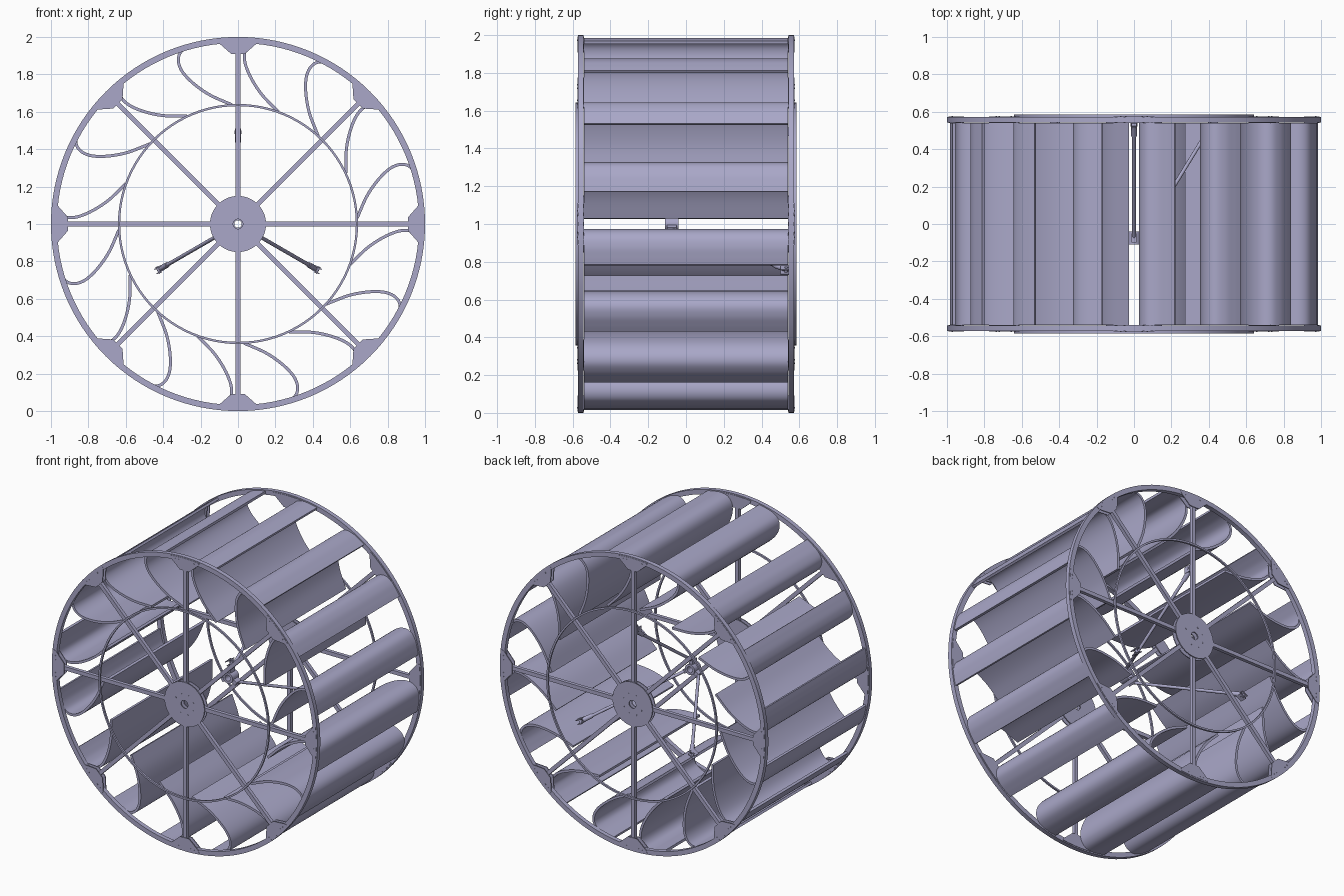
import bpy, bmesh, math
from mathutils import Vector

cube = bpy.data.objects.get("Cube")
if cube:
    bpy.data.objects.remove(cube, do_unlink=True)

CENTRE = Vector((0, 0, 1))
metal = bpy.data.materials.new("lavender_grey_metal")
metal.use_nodes = True
COLOUR = (0.40, 0.39, 0.58, 1)
metal.diffuse_color = COLOUR
metal.node_tree.nodes["Principled BSDF"].inputs["Base Color"].default_value = COLOUR


def finish(bm, name, smooth=True):
    """Turn a bmesh built around the axle into an object."""
    bmesh.ops.recalc_face_normals(bm, faces=bm.faces)
    me = bpy.data.meshes.new(name)
    bm.to_mesh(me)
    bm.free()
    me.materials.append(metal)
    ob = bpy.data.objects.new(name, me)
    ob.location = CENTRE
    bpy.context.collection.objects.link(ob)
    if smooth:
        bpy.ops.object.select_all(action='DESELECT')
        ob.select_set(True)
        bpy.context.view_layer.objects.active = ob
        bpy.ops.object.shade_smooth_by_angle(angle=math.radians(35))
    return ob


def repeat(ob, count):
    """Copy a part evenly around the axle."""
    for i in range(1, count):
        c = ob.copy()
        c.rotation_euler.y = i * math.tau / count
        bpy.context.collection.objects.link(c)


def ring(name, r0, r1, y0, y1, n=96):
    """Rectangular section turned around the axle."""
    bm = bmesh.new()
    loops = []
    for i in range(n):
        a = i * math.tau / n
        loops.append([bm.verts.new((r * math.sin(a), y, r * math.cos(a)))
                      for r, y in ((r0, y0), (r1, y0), (r1, y1), (r0, y1))])
    for i in range(n):
        p, q = loops[i], loops[(i + 1) % n]
        for k in range(4):
            bm.faces.new((p[k], p[(k + 1) % 4], q[(k + 1) % 4], q[k]))
    return finish(bm, name)


def plate(name, pts, y0, y1):
    """Flat xz outline given thickness along y."""
    bm = bmesh.new()
    f = bm.faces.new([bm.verts.new((x, y0, z)) for x, z in pts])
    ext = bmesh.ops.extrude_face_region(bm, geom=[f])
    bmesh.ops.translate(bm, vec=(0, y1 - y0, 0),
                        verts=[v for v in ext["geom"] if isinstance(v, bmesh.types.BMVert)])
    return finish(bm, name, False)


def rod(name, a, b, r, n=12):
    """Cylinder between two points relative to the axle centre."""
    a, b = Vector(a), Vector(b)
    bm = bmesh.new()
    bmesh.ops.create_cone(bm, cap_ends=True, segments=n, radius1=r, radius2=r, depth=(b - a).length)
    rot = (b - a).to_track_quat('Z', 'Y').to_matrix()
    bmesh.ops.rotate(bm, verts=bm.verts, matrix=rot)
    bmesh.ops.translate(bm, verts=bm.verts, vec=(a + b) / 2)
    return finish(bm, name)


def spline(pts, steps=6):
    """Smooth path through the control points."""
    p = [Vector(q) for q in pts]
    p = [2 * p[0] - p[1]] + p + [2 * p[-1] - p[-2]]
    out = []
    for i in range(1, len(p) - 2):
        a, b, c, d = p[i - 1:i + 3]
        for s in range(steps):
            t = s / steps
            out.append(0.5 * (2 * b + (c - a) * t + (2 * a - 5 * b + 4 * c - d) * t * t
                              + (3 * b - a - 3 * c + d) * t ** 3))
    return out + [p[-2]]


# Hooked blades: from the inner ring, around a bend, out along the rim
path = spline([(0.215, 0.60), (0.125, 0.695), (0.065, 0.79), (0.036, 0.87), (0.04, 0.93),
               (0.07, 0.967), (0.12, 0.977), (0.17, 0.971), (0.214, 0.962)])
HALF, LENGTH = 0.008, 0.54
bm = bmesh.new()
rows = []
for i, p in enumerate(path):
    t = path[min(i + 1, len(path) - 1)] - path[max(i - 1, 0)]
    n = Vector((-t.y, t.x)).normalized() * HALF
    rows.append([bm.verts.new((q.x, y, q.y)) for q, y in
                 ((p + n, -LENGTH), (p + n, LENGTH), (p - n, LENGTH), (p - n, -LENGTH))])
for p, q in zip(rows, rows[1:]):
    for k in range(4):
        bm.faces.new((p[k], p[(k + 1) % 4], q[(k + 1) % 4], q[k]))
bm.faces.new(rows[0])
bm.faces.new(rows[-1])
repeat(finish(bm, "blade"), 16)

# Two matching side frames
for side, s in (("front", -1), ("back", 1)):
    def ys(a, b):
        return sorted((s * a, s * b))
    ring(side + "_rim", 0.968, 1.0, *ys(0.543, 0.573), n=128)
    ring(side + "_inner_ring", 0.630, 0.642, *ys(0.572, 0.585))
    ring(side + "_hub_outer_plate", 0.026, 0.15, *ys(0.570, 0.576), n=64)
    ring(side + "_hub_inner_plate", 0.026, 0.15, *ys(0.540, 0.546), n=64)
    repeat(plate(side + "_spoke", [(-0.013, 0.10), (0.013, 0.10), (0.013, 0.97), (-0.013, 0.97)],
                 *ys(0.546, 0.570)), 8)
    # Gusset plates joining spokes to the rim
    edge = [(0.992 * math.sin(a), 0.992 * math.cos(a)) for a in
            (0.112, 0.075, 0.037, 0, -0.037, -0.075, -0.112)]
    outline = [(-0.10, 0.965), (-0.035, 0.908), (0.035, 0.908), (0.10, 0.965)] + edge
    for where, a, b in (("outer", 0.570, 0.575), ("inner", 0.540, 0.546)):
        repeat(plate(f"{side}_{where}_gusset", outline, *ys(a, b)), 8)
    # Small fasteners on hub and gussets
    repeat(rod(side + "_hub_bolt", (0.03, s * 0.57, 0.065), (0.03, s * 0.578, 0.065), 0.005, 8), 8)
    for x in (-0.07, -0.045, 0.045, 0.07):
        repeat(rod(side + "_gusset_bolt", (x, s * 0.57, 0.972), (x, s * 0.577, 0.972), 0.004, 8), 8)

# Bearing collar inside the wheel, held by three slanted struts
ring("bearing_collar", 0.020, 0.036, -0.11, -0.04, n=32)
repeat(plate("collar_lug", [(-0.014, 0.03), (0.014, 0.03), (0.014, 0.062), (-0.014, 0.062)],
             -0.10, -0.05), 3)
repeat(rod("strut", (0, -0.075, 0.05), (0, 0.525, 0.475), 0.010), 3)
repeat(rod("strut_socket", (0, 0.47, 0.436), (0, 0.525, 0.475), 0.015), 3)
for x in (-0.016, 0.010):
    repeat(plate("strut_fork", [(x, 0.465), (x + 0.006, 0.465), (x + 0.006, 0.51), (x, 0.51)],
                 0.50, 0.545), 3)
repeat(rod("strut_pin", (-0.02, 0.53, 0.49), (0.02, 0.53, 0.49), 0.009), 3)
